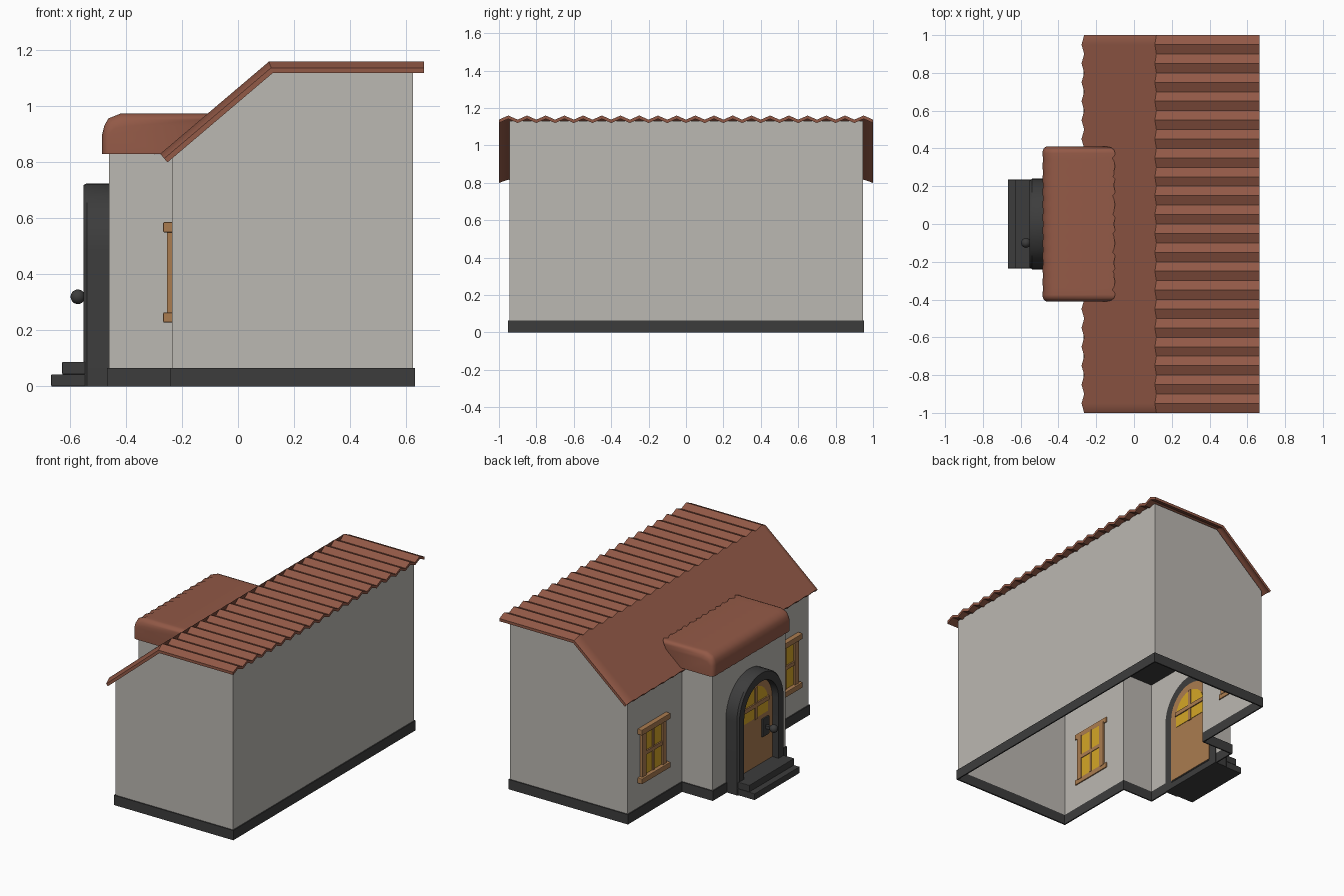
import bpy, bmesh, math

if "Cube" in bpy.data.objects:
    bpy.data.objects.remove(bpy.data.objects["Cube"])


def material(name, rgb):
    m = bpy.data.materials.new(name)
    m.diffuse_color = (*rgb, 1)
    m.use_nodes = True
    m.node_tree.nodes["Principled BSDF"].inputs["Base Color"].default_value = m.diffuse_color
    return m


PLASTER = material("plaster", (0.50, 0.48, 0.445))
TILE = material("terracotta", (0.29, 0.10, 0.062))
STONE = material("dark_stone", (0.046, 0.046, 0.046))
WOOD = material("wood", (0.40, 0.20, 0.08))
GLASS = material("amber_glass", (0.66, 0.38, 0.02))


def make(name, verts, faces, mat, recalc=True, smooth=None):
    me = bpy.data.meshes.new(name)
    me.from_pydata(verts, [], faces)
    if recalc:
        bm = bmesh.new()
        bm.from_mesh(me)
        bmesh.ops.recalc_face_normals(bm, faces=bm.faces)
        bm.to_mesh(me)
        bm.free()
    me.materials.append(mat)
    ob = bpy.data.objects.new(name, me)
    bpy.context.collection.objects.link(ob)
    if smooth:
        bpy.ops.object.select_all(action='DESELECT')
        ob.select_set(True)
        bpy.context.view_layer.objects.active = ob
        bpy.ops.object.shade_smooth_by_angle(angle=math.radians(smooth))
    return ob


def box(name, x, y, z, mat, bevel=0.0):
    v = [(a, b, c) for a in x for b in y for c in z]
    f = [(0, 1, 3, 2), (4, 6, 7, 5), (0, 4, 5, 1), (2, 3, 7, 6), (0, 2, 6, 4), (1, 5, 7, 3)]
    ob = make(name, v, f, mat)
    if bevel:
        m = ob.modifiers.new("bevel", 'BEVEL')
        m.width, m.segments = bevel, 2
    return ob


def loft(name, rows, mat, smooth=None):
    """Skin closed cross-sections and cap both ends."""
    n = len(rows[0])
    verts = [p for r in rows for p in r]
    faces = [(i * n + k, i * n + (k + 1) % n, (i + 1) * n + (k + 1) % n, (i + 1) * n + k)
             for i in range(len(rows) - 1) for k in range(n)]
    faces += [tuple(range(n)), tuple(range((len(rows) - 1) * n, len(rows) * n))]
    return make(name, verts, faces, mat, smooth=smooth)


def arch(hw, zbot, zc=0.485, n=20):
    """Round-headed outline in the y-z plane."""
    pts = [(hw * math.cos(math.pi * i / n), zc + hw * math.sin(math.pi * i / n)) for i in range(n + 1)]
    return [(hw, zbot)] + pts + [(-hw, zbot)]


# Walls: one open sheet around the main block and the entry bay
def outline(o):
    half = [(-0.46 - o, 0.38 + o, 0.84), (-0.235 - o, 0.38 + o, 0.825), (-0.235 - o, 0.945 + o, 0.825),
            (0.125, 0.945 + o, 1.13), (0.625 + o, 0.945 + o, 1.13)]
    return half + [(x, -y, z) for x, y, z in reversed(half)]


def strip(name, pts, top, mat):
    n = len(pts)
    verts = [(x, y, 0) for x, y, z in pts] + [(x, y, top or z) for x, y, z in pts]
    faces = [(k, k + n, (k + 1) % n + n, (k + 1) % n) for k in range(n)]
    return make(name, verts, faces, mat, recalc=False)


strip("walls", outline(0), None, PLASTER)
base = strip("base_course", outline(0.007), 0.065, STONE)
sol = base.modifiers.new("thickness", 'SOLIDIFY')
sol.thickness, sol.offset = 0.012, -1

# Main roof: corrugated sheet bent over slope and flat
WAVES, AMP, THICK = 20, 0.022, 0.018


def roof_line(o):
    return [(-0.252 - 0.644 * o, 0.80 + 0.765 * o), (0.125 - 0.365 * o, 1.12 + o), (0.665, 1.12 + o)]


rows = []
for i in range(2 * WAVES + 1):
    y = -1 + i / WAVES
    o = AMP * (i % 2)
    rows.append([(x, y, z) for x, z in roof_line(o + THICK) + roof_line(o)[::-1]])
roof = loft("main_roof", rows, TILE)
me = roof.data
for p in me.polygons:  # the slope is softly shaded, the flat part is crisp
    p.use_smooth = p.center.x < 0.12 and abs(p.normal.y) < 0.9
sharp = me.attributes.new("sharp_edge", 'BOOLEAN', 'EDGE') if "sharp_edge" not in me.attributes else me.attributes["sharp_edge"]
for e in me.edges:
    a, b = (me.vertices[k].co for k in e.vertices)
    along = abs(a.y - b.y) > 0.01
    sharp.data[e.index].value = along or abs(a.y) + abs(b.y) > 1.999

# Entry canopy: rounded, gently rippled hood running into the slope
cross = []
N = 22
ripple = [(-0.375 + 0.75 * i / N, 0.007 * (i % 2)) for i in range(N + 1)]
ends = [(0.41, 0.045), (0.405, 0.022), (0.393, 0.006)]
for y, d in [(-a, b) for a, b in ends] + ripple + ends[::-1]:
    f = -0.485 + 0.5 * d
    cross.append([(x, y, z) for x, z in [
        (f, 0.83), (f, 0.90), (f + 0.007, 0.93 - d * 0.5), (f + 0.022, 0.957 - d * 0.8), (f + 0.065, 0.974 - d),
        (-0.10 - d, 0.974 - d), (-0.115 - d, 0.945 - d), (-0.245, 0.83)]])
loft("entry_canopy", cross, TILE, smooth=45)
box("entry_ceiling", (-0.455, -0.235), (-0.375, 0.375), (0.82, 0.828), STONE)

# Door surround: arched stone ring
outer, inner = arch(0.24, 0), arch(0.18, 0)
loft("door_surround", [[(-0.455, *a), (-0.54, *a), (-0.552, a[0] * 0.96, a[1] - 0.006 * (a[1] > 0.5)),
                        (-0.552, *b), (-0.455, *b)] for a, b in zip(outer, inner)], STONE, smooth=35)


# Door leaf with arched light and glazing bars
def slab(name, pts, x0, x1, mat):
    return loft(name, [[(x, *p) for p in pts] for x in (x0, x1)], mat, smooth=35)


slab("door_leaf", arch(0.182, 0.05), -0.505, -0.452, WOOD)
slab("door_glass", arch(0.13, 0.41), -0.508, -0.449, GLASS)
box("door_bar_across", (-0.517, -0.442), (-0.135, 0.135), (0.485, 0.512), WOOD)
box("door_bar_upright", (-0.515, -0.444), (-0.012, 0.012), (0.405, 0.617), WOOD)

# Door handle: plate and knob
box("handle_plate", (-0.517, -0.505), (-0.135, -0.065), (0.26, 0.38), STONE, 0.004)
box("knob_stem", (-0.56, -0.51), (-0.11, -0.09), (0.31, 0.33), STONE)
bpy.ops.mesh.primitive_uv_sphere_add(segments=20, ring_count=12, radius=0.026, location=(-0.572, -0.10, 0.32))
knob = bpy.context.object
knob.name = "door_knob"
knob.data.materials.append(STONE)
bpy.ops.object.shade_smooth()

# Two steps
box("lower_step", (-0.667, -0.455), (-0.235, 0.235), (0, 0.043), STONE, 0.003)
box("upper_step", (-0.628, -0.455), (-0.235, 0.235), (0.043, 0.088), STONE, 0.003)

# Windows either side of the entry
for side, c in (("left", 0.69), ("right", -0.69)):
    box(side + "_window_glass", (-0.241, -0.229), (c - 0.10, c + 0.10), (0.25, 0.56), GLASS)
    box(side + "_window_head", (-0.267, -0.228), (c - 0.15, c + 0.15), (0.55, 0.587), WOOD, 0.004)
    box(side + "_window_sill", (-0.267, -0.228), (c - 0.15, c + 0.15), (0.228, 0.264), WOOD, 0.004)
    for s in (-1, 1):
        box(side + "_window_jamb", (-0.254, -0.225), sorted((c + s * 0.088, c + s * 0.126)), (0.255, 0.56), WOOD)
    box(side + "_window_crossbar", (-0.25, -0.225), (c - 0.09, c + 0.09), (0.395, 0.42), WOOD)
    box(side + "_window_mullion", (-0.247, -0.226), (c - 0.008, c + 0.008), (0.26, 0.555), WOOD)
